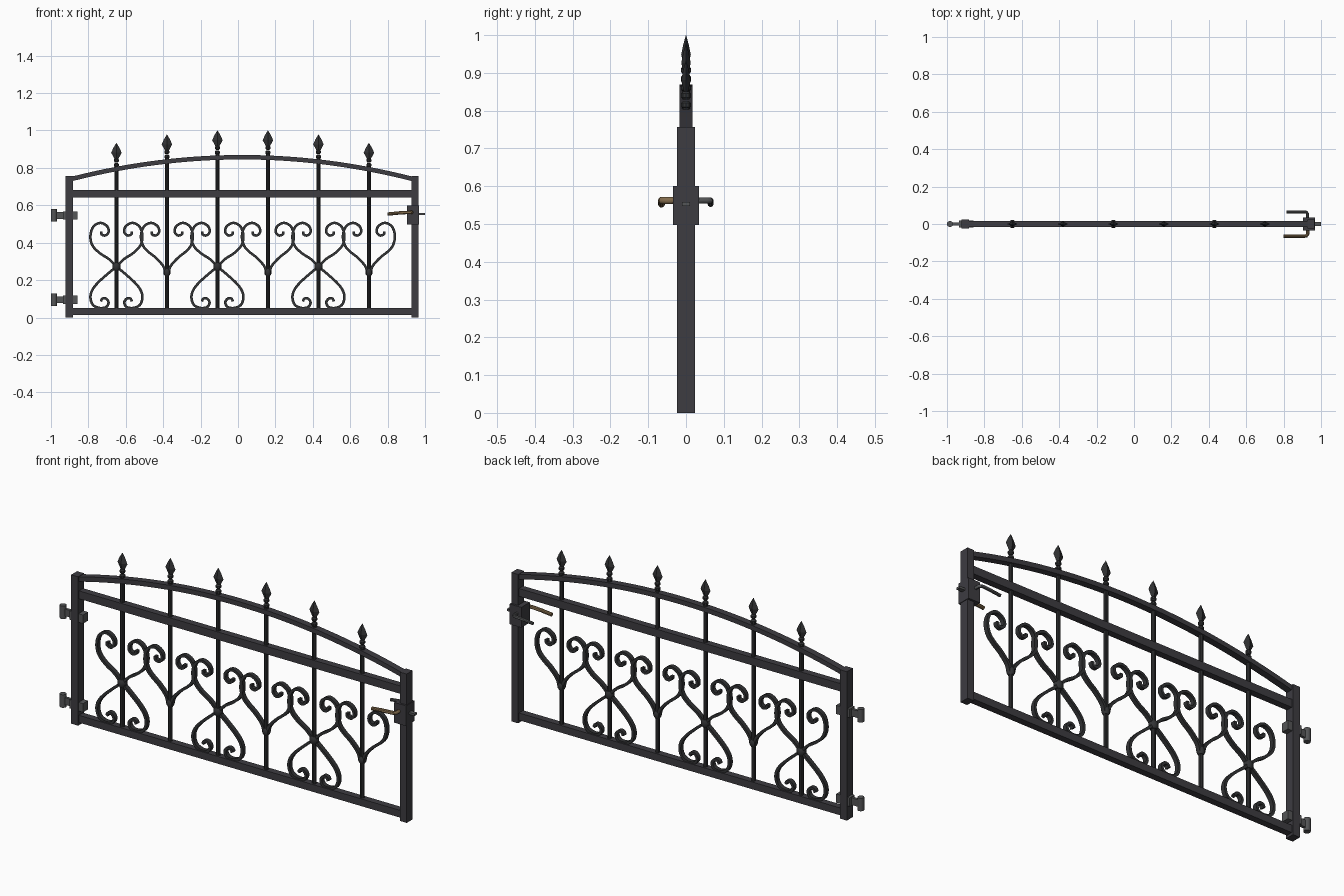
import bpy, bmesh, math
from mathutils import Vector, Matrix

if "Cube" in bpy.data.objects:
    bpy.data.objects.remove(bpy.data.objects["Cube"])


def material(name, rgb):
    m = bpy.data.materials.new(name)
    m.diffuse_color = (*rgb, 1)
    m.use_nodes = True
    m.node_tree.nodes["Principled BSDF"].inputs["Base Color"].default_value = m.diffuse_color
    return m


FRAME = material("dark iron", (0.047, 0.045, 0.053))
BARS = material("black iron", (0.032, 0.033, 0.035))
STEEL = material("grey steel", (0.09, 0.092, 0.095))
BRASS = material("aged brass", (0.22, 0.145, 0.07))


def finish(bm, name, mat, smooth=True):
    bmesh.ops.recalc_face_normals(bm, faces=bm.faces)
    me = bpy.data.meshes.new(name)
    bm.to_mesh(me)
    bm.free()
    me.materials.append(mat)
    ob = bpy.data.objects.new(name, me)
    bpy.context.collection.objects.link(ob)
    if smooth:
        bpy.ops.object.select_all(action='DESELECT')
        ob.select_set(True)
        bpy.context.view_layer.objects.active = ob
        bpy.ops.object.shade_smooth_by_angle(angle=math.radians(35))
    return ob


def box(name, x0, x1, y0, y1, z0, z1, mat):
    bm = bmesh.new()
    bmesh.ops.create_cube(bm, size=1)
    for v in bm.verts:
        v.co = Vector(((x0 + x1) / 2 + v.co.x * (x1 - x0),
                       (y0 + y1) / 2 + v.co.y * (y1 - y0),
                       (z0 + z1) / 2 + v.co.z * (z1 - z0)))
    return finish(bm, name, mat, False)


def skin(bm, rings):
    n = len(rings[0])
    vs = [[bm.verts.new(p) for p in r] for r in rings]
    for a, b in zip(vs, vs[1:]):
        for i in range(n):
            bm.faces.new((a[i], a[(i + 1) % n], b[(i + 1) % n], b[i]))
    bm.faces.new(vs[0])
    bm.faces.new(vs[-1])


def lathe(bm, x, y, profile, n, flat=1.0):
    """Rings of (radius, z) around a vertical axis, optionally flattened in y."""
    skin(bm, [[(x + r * math.cos(2 * math.pi * i / n),
                y + flat * r * math.sin(2 * math.pi * i / n), z)
               for i in range(n)] for r, z in profile])


def ribbon(bm, pts, t, d):
    """Flat bar following points in the xz plane: half thickness t, half depth d."""
    rings = []
    for i, p in enumerate(pts):
        a, b = pts[max(i - 1, 0)], pts[min(i + 1, len(pts) - 1)]
        tan = (b - a).normalized()
        nrm = Vector((-tan.y, tan.x)) * t
        rings.append([(p.x + s * nrm.x, y, p.y + s * nrm.y)
                      for s, y in ((1, -d), (1, d), (-1, d), (-1, -d))])
    skin(bm, rings)


def spline(pts, steps=5):
    """Catmull-Rom curve through the points."""
    p = [Vector(q) for q in pts]
    p = [2 * p[0] - p[1]] + p + [2 * p[-1] - p[-2]]
    out = []
    for a, b, c, d in zip(p, p[1:], p[2:], p[3:]):
        for k in range(steps):
            t = k / steps
            out.append(0.5 * (2 * b + (c - a) * t + (2 * a - 5 * b + 4 * c - d) * t * t
                              + (3 * b - a - 3 * c + d) * t ** 3))
    return out + [p[-2]]


def tube(name, pts, r, mat, n=10):
    """Round rod through 3D points."""
    pts = [Vector(p) for p in pts]
    bm = bmesh.new()
    rings = []
    for i, p in enumerate(pts):
        tan = (pts[min(i + 1, len(pts) - 1)] - pts[max(i - 1, 0)]).normalized()
        u = tan.cross(Vector((0, 0, 1))).normalized()
        w = tan.cross(u)
        rings.append([p + r * (math.cos(2 * math.pi * k / n) * u
                               + math.sin(2 * math.pi * k / n) * w) for k in range(n)])
    skin(bm, rings)
    return finish(bm, name, mat)


# Frame: posts, rails and arched top
box("left_post", -0.922, -0.883, -0.024, 0.024, 0, 0.757, FRAME)
box("right_post", 0.928, 0.966, -0.024, 0.024, 0, 0.757, FRAME)
box("bottom_rail", -0.885, 0.93, -0.017, 0.017, 0.013, 0.05, FRAME)
box("middle_rail", -0.885, 0.93, -0.017, 0.017, 0.643, 0.683, FRAME)


def arch_z(x):
    return 0.857 - 0.115 * ((x - 0.022) / 0.907) ** 2


bm = bmesh.new()
ribbon(bm, [Vector((x, arch_z(x))) for x in (-0.885 + 1.815 * i / 32 for i in range(33))],
       0.012, 0.017)
finish(bm, "top_arch", FRAME)

# Upright bars with spear heads
BAR_X = [-0.65 + 0.27 * i for i in range(6)]
TIPS = [0.933, 0.978, 1.0, 1.0, 0.978, 0.933]
bars, spears, collars = bmesh.new(), bmesh.new(), bmesh.new()
for x, tip in zip(BAR_X, TIPS):
    lathe(bars, x, 0, [(0.0105, 0.04), (0.0105, tip - 0.125)], 10)
    lathe(spears, x, 0, [(0.008, tip - 0.09), (0.013, tip - 0.08), (0.028, tip - 0.052),
                         (0.016, tip - 0.025), (0.0008, tip)], 4, 0.45)
    for c in (0.093, 0.118):
        lathe(collars, x, 0, [(0.008, tip - c - 0.011), (0.0135, tip - c - 0.005),
                              (0.0135, tip - c + 0.005), (0.008, tip - c + 0.011)], 10)
finish(bars, "upright_bars", BARS)
finish(spears, "spear_heads", BARS, False)
finish(collars, "spear_collars", BARS)

# Scrollwork: offsets from the bar, mirrored left and right
CURL = [(0.128, 0.385), (0.139, 0.435), (0.124, 0.485), (0.086, 0.506), (0.05, 0.488),
        (0.042, 0.458), (0.058, 0.439), (0.079, 0.444), (0.082, 0.46)]
UPPER = [(0.0, 0.272), (0.04, 0.312), (0.09, 0.345)] + CURL
HEART = [(0.008, 0.235), (0.02, 0.275), (0.06, 0.32), (0.1, 0.352)] + CURL
LOWER = [(0.0, 0.272), (0.045, 0.235), (0.1, 0.185), (0.13, 0.145), (0.139, 0.105),
         (0.125, 0.067), (0.09, 0.051), (0.055, 0.056), (0.042, 0.08), (0.055, 0.101),
         (0.075, 0.101), (0.083, 0.086)]
scrolls, clasps = bmesh.new(), bmesh.new()
for i, x in enumerate(BAR_X):
    for path in ((UPPER, LOWER) if i % 2 == 0 else (HEART,)):
        for s in (-1, 1):
            ribbon(scrolls, spline([(x + s * px, pz) for px, pz in path]), 0.0068, 0.011)
    z, r, h = (0.272, 0.022, 0.02) if i % 2 == 0 else (0.242, 0.018, 0.018)
    lathe(clasps, x, 0, [(r * 0.7, z - h), (r, z - h * 0.5),
                         (r, z + h * 0.5), (r * 0.7, z + h)], 10)
finish(scrolls, "scrollwork", BARS)
finish(clasps, "scroll_clasps", BARS)

# Hinges
for n, z in (("lower", 0.095), ("upper", 0.546)):
    bm = bmesh.new()
    lathe(bm, -0.984, 0, [(0.016, z - 0.033), (0.016, z + 0.033)], 14)
    finish(bm, n + "_hinge_barrel", STEEL)
    box(n + "_hinge_arm", -0.975, -0.86, -0.007, 0.007, z - 0.018, z + 0.018, STEEL)
    box(n + "_hinge_plate", -0.935, -0.858, -0.02, 0.02, z - 0.022, z + 0.022, STEEL)

# Lock case, bolt and lever handles
box("lock_case", 0.903, 0.969, -0.034, 0.034, 0.497, 0.6, FRAME)
box("lock_bolt", 0.96, 1.0, -0.01, 0.01, 0.547, 0.558, STEEL)
tube("front_handle", [(0.928, -0.03, 0.562), (0.928, -0.055, 0.562), (0.922, -0.063, 0.562),
                      (0.91, -0.065, 0.562), (0.86, -0.065, 0.559), (0.8, -0.065, 0.553)],
     0.0095, BRASS)
tube("back_handle", [(0.928, 0.03, 0.562), (0.928, 0.055, 0.562), (0.922, 0.063, 0.562),
                     (0.91, 0.065, 0.562), (0.86, 0.065, 0.558), (0.815, 0.065, 0.553)],
     0.008, STEEL)
